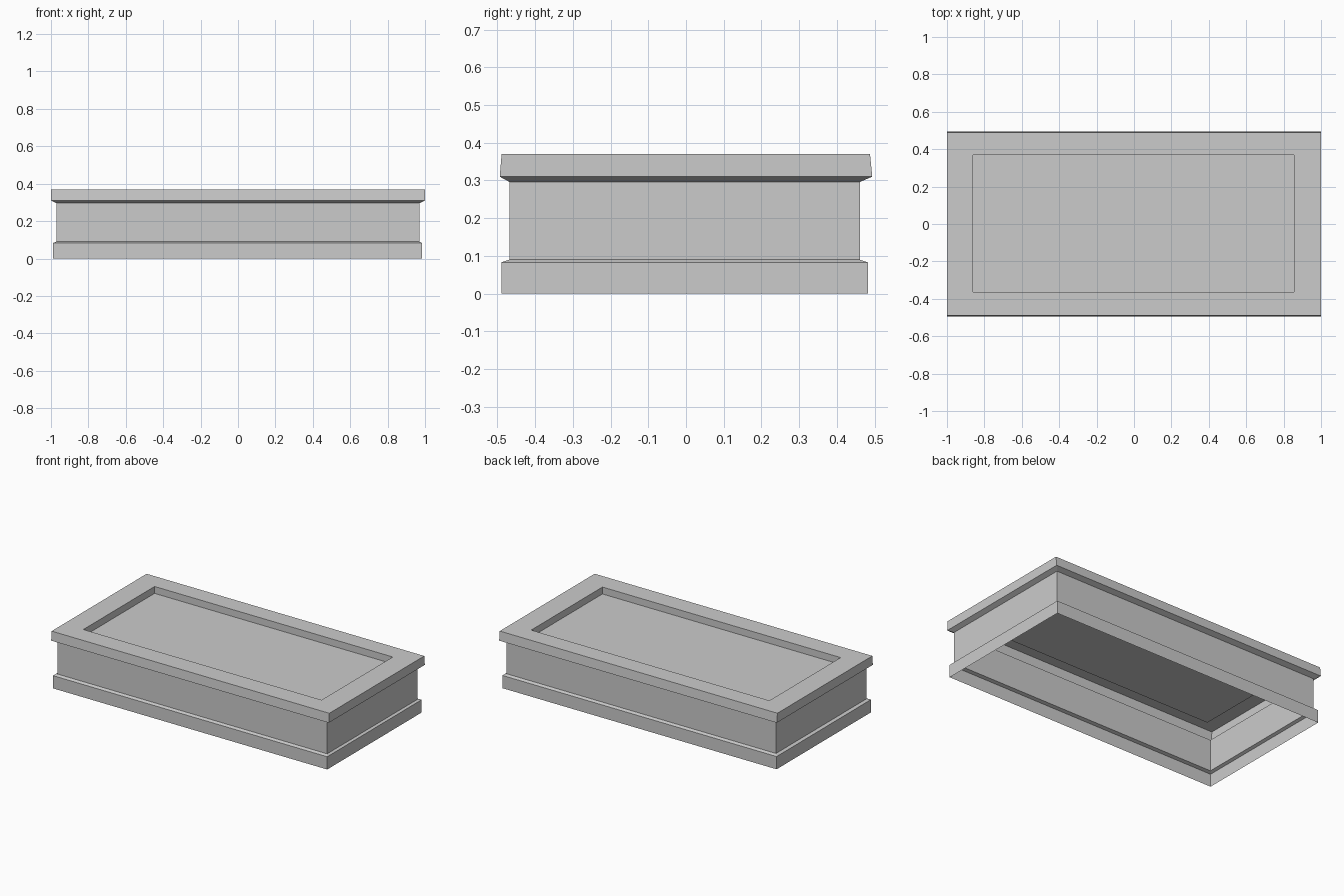
import bpy
import bmesh

cube = bpy.data.objects.get("Cube")
if cube:
    bpy.data.objects.remove(cube, do_unlink=True)

grey = bpy.data.materials.new("plain grey")
grey.use_nodes = True
colour = (0.6, 0.6, 0.6, 1)
grey.diffuse_color = colour
grey.node_tree.nodes["Principled BSDF"].inputs["Base Color"].default_value = colour


def ring(bm, x0, x1, y0, y1, z):
    """Rectangle of four vertices at height z."""
    return [bm.verts.new((x, y, z)) for x, y in ((x0, y0), (x1, y0), (x1, y1), (x0, y1))]


# Moulded profile, from the open foot up the outside and into the top recess
levels = [
    (-0.99, 0.985, -0.489, 0.482, 0.0),     # foot
    (-0.99, 0.985, -0.489, 0.482, 0.083),
    (-0.971, 0.97, -0.468, 0.461, 0.09),    # body
    (-0.971, 0.97, -0.468, 0.461, 0.296),
    (-1.0, 1.0, -0.494, 0.494, 0.31),       # rim
    (-1.0, 1.0, -0.489, 0.488, 0.37),
    (-0.86, 0.856, -0.363, 0.37, 0.37),     # recess
    (-0.86, 0.856, -0.363, 0.37, 0.325),
]

bm = bmesh.new()
rings = [ring(bm, *level) for level in levels]
for low, high in zip(rings, rings[1:]):
    for i in range(4):
        j = (i + 1) % 4
        bm.faces.new((low[i], low[j], high[j], high[i]))
bm.faces.new(rings[-1])  # recess floor

mesh = bpy.data.meshes.new("plinth_shell")
bm.to_mesh(mesh)
bm.free()
mesh.materials.append(grey)
plinth = bpy.data.objects.new("plinth_shell", mesh)
bpy.context.collection.objects.link(plinth)
